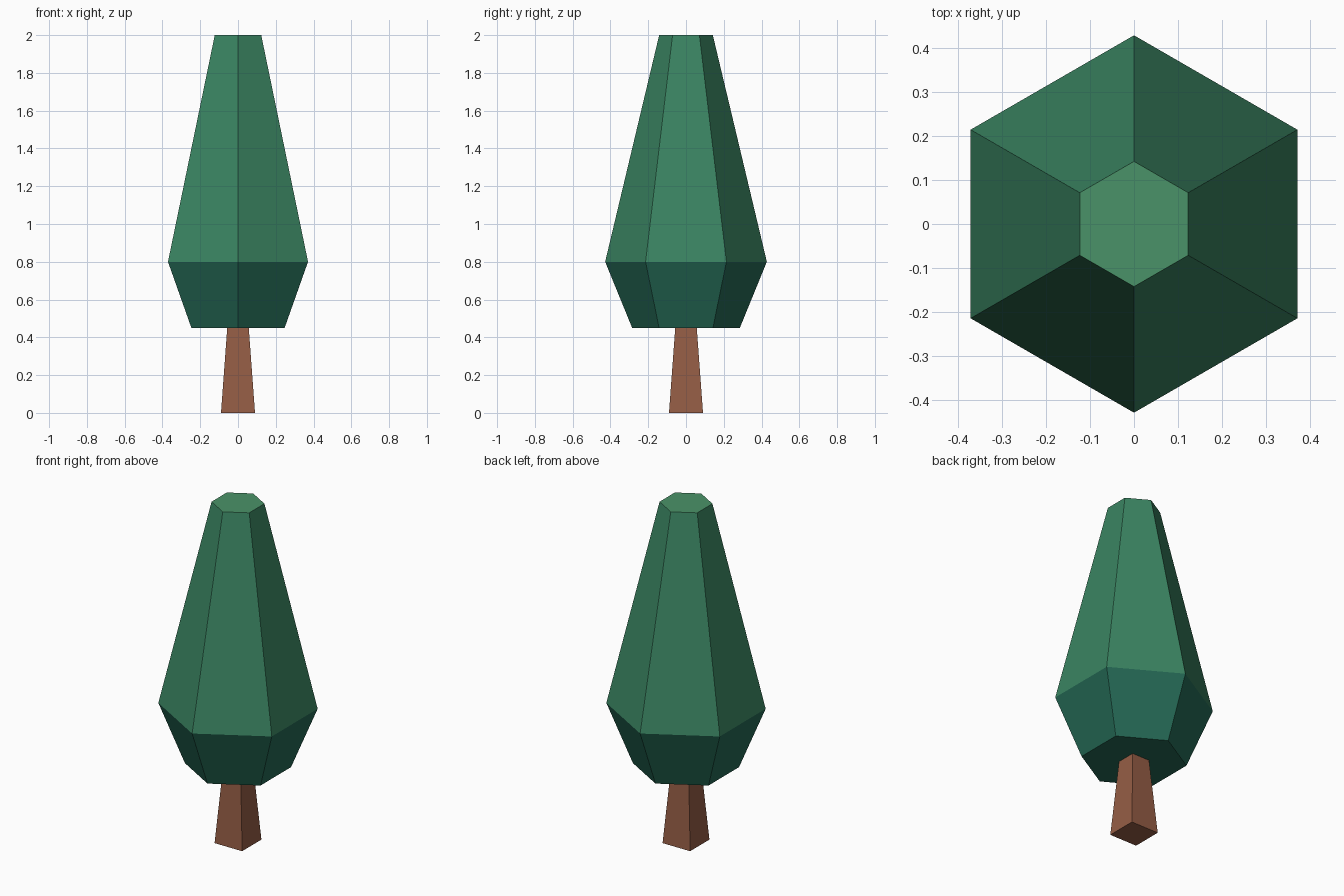
import bpy, bmesh, math

if "Cube" in bpy.data.objects:
    bpy.data.objects.remove(bpy.data.objects["Cube"])


def material(name, rgb):
    mat = bpy.data.materials.new(name)
    mat.diffuse_color = (*rgb, 1.0)
    mat.use_nodes = True
    mat.node_tree.nodes["Principled BSDF"].inputs["Base Color"].default_value = mat.diffuse_color
    return mat


def lofted(name, sides, start, rings, mats, mat_index):
    """Stack regular polygon rings given as (radius, z), with closed ends."""
    bm = bmesh.new()
    loops = []
    for r, z in rings:
        angles = [start + math.tau * i / sides for i in range(sides)]
        loops.append([bm.verts.new((r * math.cos(a), r * math.sin(a), z)) for a in angles])
    for band, (low, high) in enumerate(zip(loops, loops[1:])):
        for i in range(sides):
            j = (i + 1) % sides
            bm.faces.new((low[i], low[j], high[j], high[i])).material_index = mat_index[band]
    bm.faces.new(loops[0][::-1]).material_index = mat_index[0]
    bm.faces.new(loops[-1]).material_index = mat_index[-1]
    bmesh.ops.recalc_face_normals(bm, faces=bm.faces)
    mesh = bpy.data.meshes.new(name)
    bm.to_mesh(mesh)
    bm.free()
    for m in mats:
        mesh.materials.append(m)
    obj = bpy.data.objects.new(name, mesh)
    bpy.context.collection.objects.link(obj)
    return obj


bark = material("bark", (0.30, 0.11, 0.06))
dark_leaf = material("leaf_dark", (0.018, 0.14, 0.09))
mid_leaf = material("leaf_mid", (0.042, 0.23, 0.12))
light_leaf = material("leaf_light", (0.068, 0.29, 0.14))

# Square tapered trunk
root2 = math.sqrt(2)
lofted("trunk", 4, math.pi / 4, [(0.09 * root2, 0), (0.057 * root2, 0.45)], [bark], [0, 0])

# Six-sided crown, points facing front and back
lofted("crown", 6, math.pi / 2, [(0.285, 0.45), (0.428, 0.80), (0.142, 2.0)],
       [dark_leaf, mid_leaf, light_leaf], [0, 1, 2])
